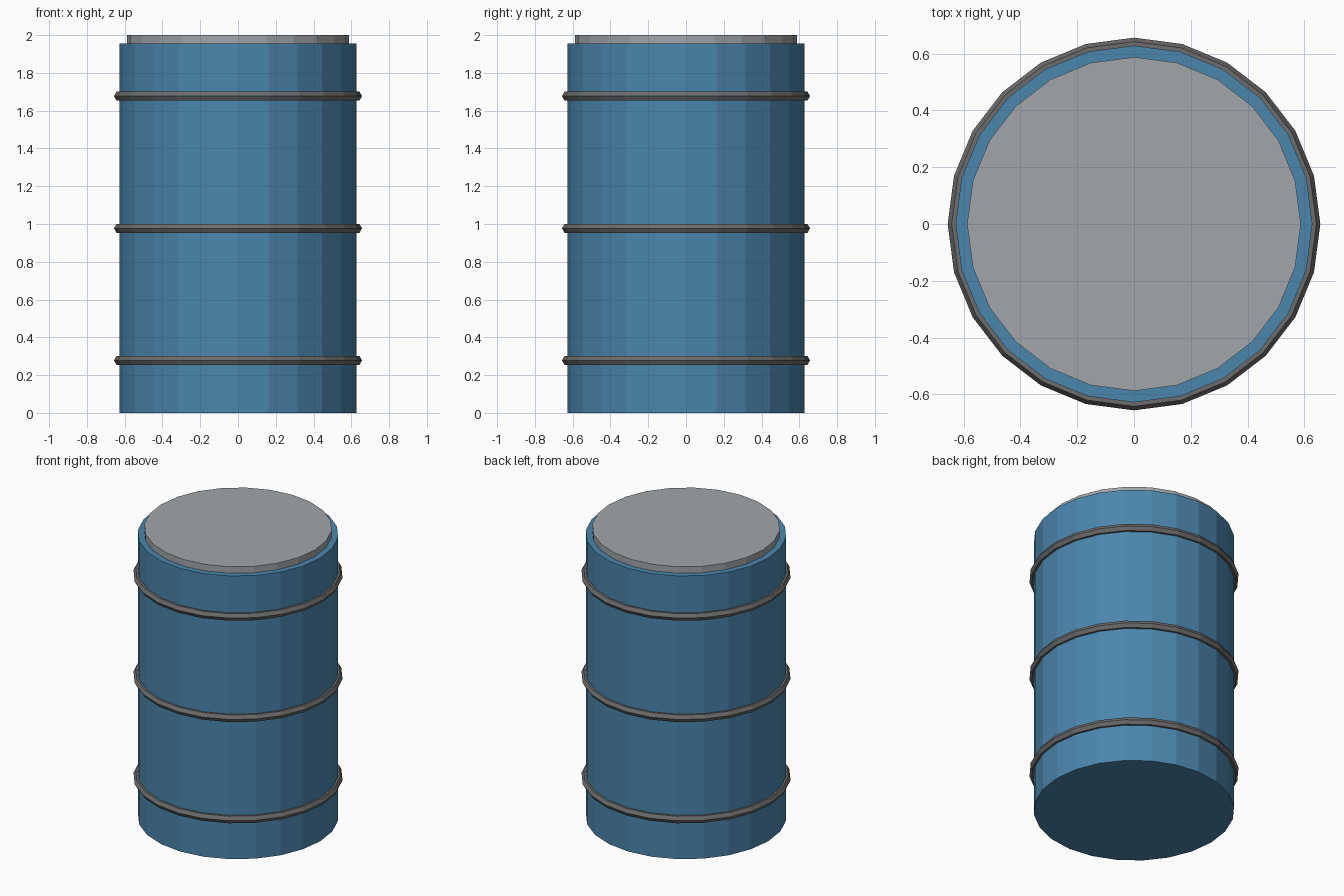
import bpy, bmesh
from math import cos, sin, tau

if "Cube" in bpy.data.objects:
    bpy.data.objects.remove(bpy.data.objects["Cube"])

SIDES = 24


def material(name, rgb):
    mat = bpy.data.materials.new(name)
    mat.diffuse_color = (*rgb, 1)
    mat.use_nodes = True
    mat.node_tree.nodes["Principled BSDF"].inputs["Base Color"].default_value = mat.diffuse_color
    return mat


def cylinder(name, radius, z0, z1, mat):
    bpy.ops.mesh.primitive_cylinder_add(vertices=SIDES, radius=radius, depth=z1 - z0,
                                        location=(0, 0, (z0 + z1) / 2))
    ob = bpy.context.object
    ob.name = name
    ob.data.materials.append(mat)
    return ob


def hoop(name, z, mat):
    bpy.ops.mesh.primitive_torus_add(major_radius=0.6285, minor_radius=0.028,
                                     major_segments=SIDES, minor_segments=6,
                                     location=(0, 0, z))
    ob = bpy.context.object
    ob.name = name
    ob.data.materials.append(mat)
    return ob


blue = material("blue_paint", (0.07, 0.24, 0.42))
dark = material("dark_steel", (0.15, 0.15, 0.15))
grey = material("lid_grey", (0.36, 0.38, 0.40))

# Drum body and raised lid
cylinder("drum_body", 0.6285, 0.0, 1.955, blue)
cylinder("lid", 0.588, 1.93, 2.0, grey)

# Reinforcing hoops
for label, z in (("lower", 0.278), ("middle", 0.977), ("upper", 1.677)):
    hoop(label + "_hoop", z, dark)
